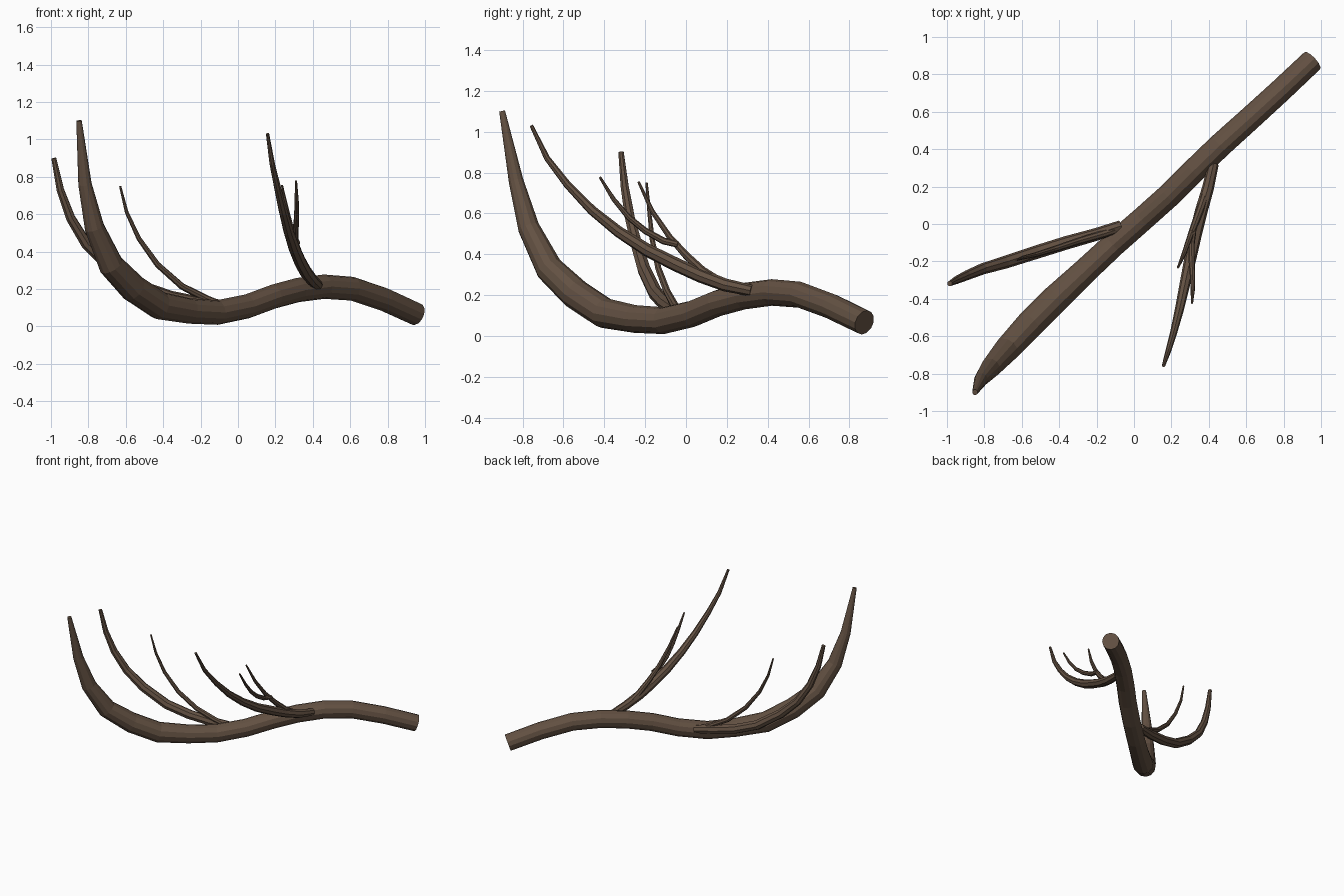
import bpy, bmesh, math
from mathutils import Vector

bark = bpy.data.materials.new("bark")
bark.diffuse_color = (0.125, 0.082, 0.055, 1)


def limb(name, pts, sides):
    """Tapered tube through (x, y, z, radius) points, capped at both ends."""
    P = [Vector(p[:3]) for p in pts]
    bm = bmesh.new()
    rings, side, n = [], None, len(P)
    for i, p in enumerate(P):
        a, b = P[max(i - 1, 0)], P[min(i + 1, n - 1)]
        t = (b - a).normalized()
        if side is None:
            side = t.cross(Vector((0, 0, 1)))
        side = (side - t * side.dot(t)).normalized()
        up = side.cross(t)
        r = pts[i][3]
        rings.append([bm.verts.new(p + r * (math.cos(k * math.tau / sides) * side
                                            + math.sin(k * math.tau / sides) * up))
                      for k in range(sides)])
    for r0, r1 in zip(rings, rings[1:]):
        for k in range(sides):
            j = (k + 1) % sides
            bm.faces.new((r0[k], r0[j], r1[j], r1[k]))
    bm.faces.new(rings[0])
    bm.faces.new(rings[-1])
    bmesh.ops.recalc_face_normals(bm, faces=bm.faces)
    me = bpy.data.meshes.new(name)
    bm.to_mesh(me)
    bm.free()
    me.materials.append(bark)
    ob = bpy.data.objects.new(name, me)
    bpy.context.collection.objects.link(ob)
    return ob


# Main branch, sawn end to upturned tip
limb("main_branch", [
    (.953, .873, .066, .062), (.78, .71, .145, .063), (.61, .555, .202, .064),
    (.46, .42, .213, .065), (.32, .285, .195, .065), (.19, .155, .16, .065),
    (.05, .03, .108, .065), (-.11, -.11, .075, .066), (-.26, -.25, .083, .068),
    (-.42, -.40, .112, .075), (-.56, -.54, .205, .075), (-.68, -.67, .33, .068),
    (-.768, -.77, .53, .054), (-.818, -.832, .76, .037), (-.85, -.90, 1.1, .015)], 12)

# Left side branch and its thin neighbour
limb("left_branch", [
    (-.07, -.01, .11, .03), (-.2, -.055, .125, .034), (-.36, -.10, .155, .036),
    (-.52, -.15, .21, .036), (-.69, -.205, .325, .034), (-.81, -.24, .44, .03),
    (-.895, -.275, .58, .026), (-.95, -.30, .73, .021), (-.985, -.318, .9, .014)], 8)
limb("left_twig", [
    (-.09, -.03, .115, .02), (-.17, -.055, .148, .02), (-.30, -.092, .215, .018),
    (-.43, -.135, .33, .016), (-.53, -.165, .47, .013), (-.595, -.18, .61, .010),
    (-.63, -.193, .75, .006)], 8)

# Front branch with two twigs
limb("front_branch", [
    (.425, .32, .222, .028), (.395, .19, .25, .032), (.36, .07, .295, .034),
    (.33, -.05, .35, .034), (.30, -.19, .42, .032), (.27, -.33, .51, .028),
    (.242, -.46, .615, .024), (.212, -.58, .74, .019), (.183, -.68, .87, .015),
    (.158, -.757, 1.03, .009)], 8)
limb("front_twig_inner", [
    (.385, .17, .262, .022), (.355, .08, .32, .021), (.325, .0, .395, .019),
    (.295, -.08, .485, .015), (.265, -.165, .61, .012), (.235, -.233, .755, .006)], 8)
limb("front_twig_outer", [
    (.317, -.04, .448, .016), (.307, -.11, .465, .017), (.308, -.20, .515, .016),
    (.313, -.28, .58, .014), (.314, -.355, .67, .011), (.31, -.422, .778, .006)], 8)
